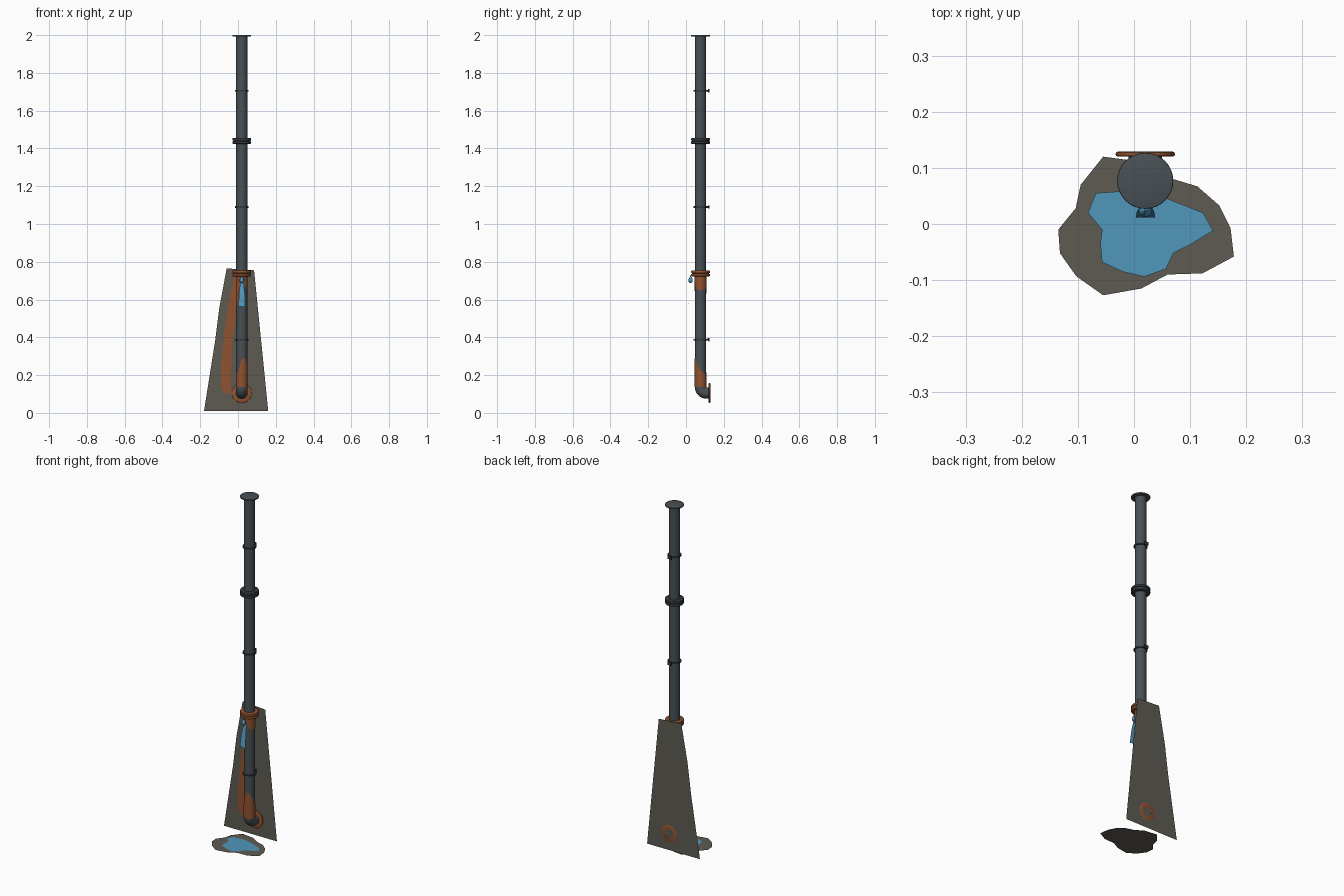
import bpy, bmesh, math
from mathutils import Vector

if "Cube" in bpy.data.objects:
    bpy.data.objects.remove(bpy.data.objects["Cube"])

CX, CY, R, SEG = 0.02, 0.077, 0.030, 32


def material(name, rgb):
    m = bpy.data.materials.new(name)
    m.diffuse_color = (*rgb, 1)
    m.use_nodes = True
    m.node_tree.nodes["Principled BSDF"].inputs["Base Color"].default_value = m.diffuse_color
    return m


METAL = material("dark_metal", (0.065, 0.08, 0.09))
DARK = material("clamp_metal", (0.035, 0.042, 0.048))
RUST = material("rust", (0.28, 0.085, 0.03))
STAIN = material("damp_stain", (0.11, 0.105, 0.085))
WATER = material("water", (0.08, 0.31, 0.5))


def finish(name, bm, mat, smooth=True):
    me = bpy.data.meshes.new(name)
    bm.to_mesh(me)
    bm.free()
    ob = bpy.data.objects.new(name, me)
    bpy.context.collection.objects.link(ob)
    me.materials.append(mat)
    if smooth:
        bpy.ops.object.select_all(action='DESELECT')
        ob.select_set(True)
        bpy.context.view_layer.objects.active = ob
        bpy.ops.object.shade_smooth_by_angle(angle=math.radians(40))
    return ob


def rings(name, loops, mat, cap=True, closed=False):
    """Skin a row of equal-length point loops."""
    bm = bmesh.new()
    rows = [[bm.verts.new(p) for p in loop] for loop in loops]
    n = len(rows[0])
    for a, b in zip(rows, rows[1:] + (rows[:1] if closed else [])):
        for i in range(n):
            j = (i + 1) % n
            bm.faces.new((a[i], a[j], b[j], b[i]))
    if cap:
        bm.faces.new(rows[0][::-1])
        bm.faces.new(rows[-1])
    bmesh.ops.recalc_face_normals(bm, faces=bm.faces)
    return finish(name, bm, mat)


def circle(r, z, x=CX, y=CY):
    return [(x + r * math.cos(t), y + r * math.sin(t), z)
            for t in (2 * math.pi * i / SEG for i in range(SEG))]


def lathe(name, profile, mat, cap=True, closed=False):
    return rings(name, [circle(r, z) for r, z in profile], mat, cap, closed)


def disc_profile(z, r, h, b):
    return [(r - b, z - h), (r - b * .3, z - h + b * .3), (r, z - h + b),
            (r, z + h - b), (r - b * .3, z + h - b * .3), (r - b, z + h)]


def sheet(name, pts, mat):
    bm = bmesh.new()
    f = bm.faces.new([bm.verts.new(p) for p in pts])
    bmesh.ops.triangulate(bm, faces=[f])
    return finish(name, bm, mat, False)


# straight pipe and the elbow turning back into the wall
lathe("riser_pipe", [(R, 0.137), (R, 1.995)], METAL)
bend, path = 0.032, []
for i in range(11):
    a = math.pi / 2 * i / 10
    path.append((CY + bend * (1 - math.cos(a)), 0.137 - bend * math.sin(a), a))
path.append((0.126, 0.105, math.pi / 2))
rings("elbow", [[(CX + R * math.cos(t), y + R * math.sin(t) * math.cos(a),
                  z + R * math.sin(t) * math.sin(a))
                 for t in (2 * math.pi * i / SEG for i in range(SEG))]
                for y, z, a in path], METAL)

# flanges: top cap, paired joint flanges, rusty wall flange
lathe("top_flange", disc_profile(1.996, 0.05, 0.004, 0.002), METAL)
for z, m, label in ((1.44, DARK, "upper"), (0.738, RUST, "lower")):
    for s in (-1, 1):
        lathe(label + "_joint_flange", disc_profile(z + s * 0.0085, 0.05, 0.0075, 0.005), m)
    lathe(label + "_joint_gasket", [(0.045, z - 0.003), (0.045, z + 0.003)], DARK)
wf = [(0.028, 0.120), (0.049, 0.120), (0.052, 0.1215), (0.053, 0.124),
      (0.052, 0.1275), (0.049, 0.129), (0.028, 0.129)]
rings("wall_flange", [[(CX + r * math.cos(t), y, 0.105 + r * math.sin(t))
                       for t in (2 * math.pi * i / SEG for i in range(SEG))]
                      for r, y in wf], RUST, cap=False, closed=True)

# pipe clamps with a stem and wall foot
for k, z in enumerate((1.705, 1.09, 0.388)):
    lathe("pipe_clamp", [(0.029, z - 0.004), (0.036, z - 0.004),
                         (0.036, z + 0.004), (0.029, z + 0.004)], DARK, False, True)
    sections = [(0.110, 0.007, 0.004), (0.115, 0.008, 0.005),
                (0.118, 0.012, 0.009), (0.124, 0.012, 0.009)]
    rings("clamp_foot", [[(CX + sx * w, y, z + sz * h)
                          for sx, sz in ((-1, -1), (1, -1), (1, 1), (-1, 1))]
                         for y, w, h in sections], DARK)


# rust patches hugging the pipe; the ragged edge height is given by angle
def rust_shell(name, edge, z_flat):
    keys = edge + [(360, edge[0][1])]
    heights = []
    for i in range(SEG):
        d = 360 * i / SEG
        for (a, za), (b, zb) in zip(keys, keys[1:]):
            if a <= d <= b:
                heights.append(za + (zb - za) * (d - a) / (b - a))
                break
    base = circle(R + 0.0008, z_flat)
    ragged = [(x, y, h) for (x, y, _), h in zip(base, heights)]
    rings(name, [base, ragged], RUST, cap=False)


rust_shell("rust_below_joint", [(0, 0.65), (60, 0.66), (120, 0.62), (165, 0.64),
                                (200, 0.60), (235, 0.55), (255, 0.62), (285, 0.68),
                                (320, 0.655)], 0.735)
rust_shell("rust_above_elbow", [(0, 0.225), (60, 0.20), (120, 0.22), (180, 0.20),
                                (225, 0.215), (250, 0.25), (275, 0.295),
                                (305, 0.285), (335, 0.25)], 0.137)

# damp wall patch and its rust streak
wall = [(-.18, .01), (.16, .01), (.118, .2), (.08, .37), (.105, .55), (.085, .755),
        (-.06, .765), (-.1, .55), (-.125, .35), (-.145, .15)]
sheet("wall_stain", [(x, 0.1285, z) for x, z in wall], STAIN)
streak = [(-.09, .13), (-.07, .105), (-.04, .10), (-.05, .18), (-.035, .35),
          (-.01, .52), (.02, .73), (-.02, .73), (-.055, .55), (-.075, .4), (-.09, .24)]
sheet("wall_rust_streak", [(x, 0.1275, z) for x, z in streak], RUST)

# floor stain and puddle
stain = [(-.055, .12), (.02, .11), (.07, .08), (.113, .067), (.152, .033), (.172, -.007),
         (.178, -.058), (.122, -.088), (.06, -.09), (.013, -.115), (-.055, -.127),
         (-.103, -.093), (-.132, -.052), (-.135, -.01), (-.104, .028), (-.095, .07)]
sheet("floor_stain", [(x, y, 0) for x, y in reversed(stain)], STAIN)
pool = [(-.068, .055), (0, .06), (.06, .045), (.123, .02), (.141, -.012), (.1, -.037),
        (.07, -.052), (.057, -.08), (.018, -.094), (-.02, -.085), (-.057, -.068),
        (-.06, -.035), (-.057, -.01), (-.082, .02)]
sheet("puddle", [(x, y, 0.003) for x, y in reversed(pool)], WATER)

# leaking water: a slanted sheet and one droplet
jet = [(.003, .012, .565), (.038, .012, .56), (.036, .022, .63), (.030, .034, .69),
       (.012, .034, .69), (.005, .022, .63)]
sheet("water_jet", jet, WATER)
drop = [(0.001, .728), (0.004, .720), (0.009, .711), (0.0115, .703),
        (0.010, .695), (0.006, .689), (0.001, .687)]
rings("water_drop", [circle(r, z, CX, 0.024) for r, z in drop], WATER)
